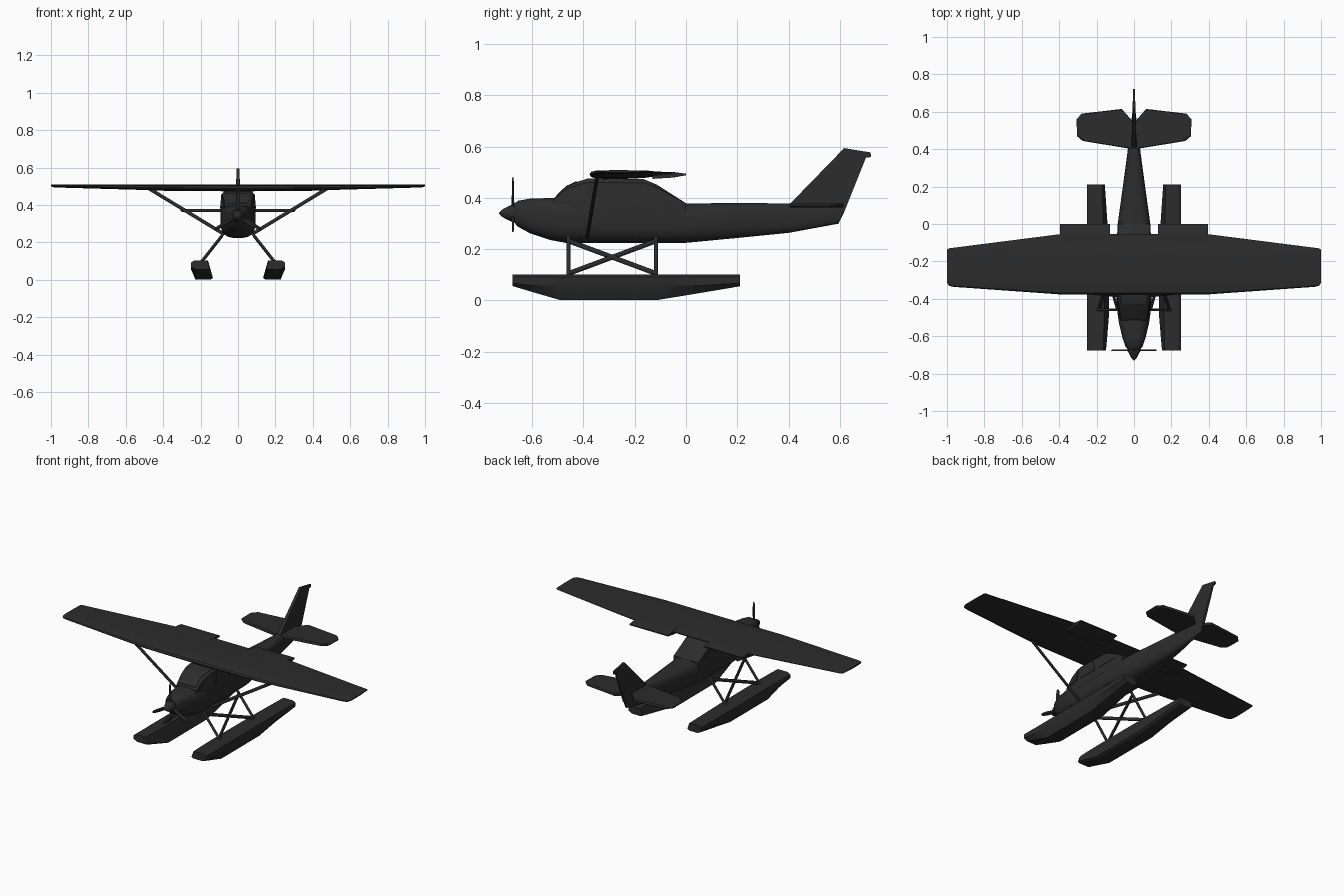
import bpy, bmesh, math
from mathutils import Vector

if "Cube" in bpy.data.objects:
    bpy.data.objects.remove(bpy.data.objects["Cube"])

paint = bpy.data.materials.new("charcoal_paint")
paint.diffuse_color = (0.025, 0.025, 0.025, 1)
paint.use_nodes = True
paint.node_tree.nodes["Principled BSDF"].inputs["Base Color"].default_value = paint.diffuse_color


def finish(name, bm, mirror=False, smooth=None):
    bmesh.ops.recalc_face_normals(bm, faces=bm.faces[:])
    me = bpy.data.meshes.new(name)
    bm.to_mesh(me)
    bm.free()
    ob = bpy.data.objects.new(name, me)
    bpy.context.collection.objects.link(ob)
    me.materials.append(paint)
    if mirror:
        ob.modifiers.new("Mirror", 'MIRROR').use_clip = False
    if smooth:
        bpy.ops.object.select_all(action='DESELECT')
        bpy.context.view_layer.objects.active = ob
        ob.select_set(True)
        bpy.ops.object.shade_smooth_by_angle(angle=math.radians(smooth))
    return ob


def loft(name, rings, mirror=False, smooth=None):
    """Skin a list of equal-length point rings and cap both ends."""
    bm = bmesh.new()
    vs = [[bm.verts.new(p) for p in r] for r in rings]
    n = len(rings[0])
    for a, b in zip(vs, vs[1:]):
        for i in range(n):
            j = (i + 1) % n
            bm.faces.new((a[i], a[j], b[j], b[i]))
    bm.faces.new(vs[0])
    bm.faces.new(vs[-1])
    return finish(name, bm, mirror, smooth)


def bar(name, p, q, rx, ry, mirror=True):
    """Eight-sided strut between two points."""
    p, q = Vector(p), Vector(q)
    rot = (q - p).to_track_quat('Z', 'Y')
    ring = [rot @ Vector((rx * math.cos(a), ry * math.sin(a), 0))
            for a in (math.tau * (i + 0.5) / 8 for i in range(8))]
    return loft(name, [[p + v for v in ring], [q + v for v in ring]], mirror, 50)


def hull_ring(y, w, z0, z1, n=20, e=0.62):
    """Rounded-box fuselage section, narrower toward the belly."""
    ring = []
    for i in range(n):
        a = math.tau * (i + 0.5) / n
        c, s = math.cos(a), math.sin(a)
        x = w * math.copysign(abs(c) ** e, c) * (1 - 0.12 * max(0, -s))
        ring.append((x, y, (z0 + z1) / 2 + (z1 - z0) / 2 * math.copysign(abs(s) ** e, s)))
    return ring


# Fuselage
loft("fuselage", [hull_ring(*s) for s in [
    (-0.67, 0.034, 0.303, 0.377), (-0.655, 0.046, 0.287, 0.389),
    (-0.61, 0.062, 0.262, 0.397), (-0.53, 0.081, 0.235, 0.400),
    (-0.47, 0.090, 0.224, 0.400), (-0.38, 0.094, 0.223, 0.398),
    (-0.12, 0.094, 0.223, 0.390), (0.0, 0.088, 0.224, 0.379),
    (0.2, 0.060, 0.243, 0.380), (0.4, 0.033, 0.263, 0.379),
    (0.595, 0.009, 0.299, 0.368), (0.617, 0.006, 0.345, 0.367)]], smooth=40)


# Cabin: side walls lean inward, nose and tail of the cabin narrow slightly
def side_x(y, z):
    x = 0.094 - 0.09 * max(0, z - 0.37)
    if y < -0.40:
        x -= 0.20 * (-0.40 - y)
    if y > -0.15:
        x -= 0.05 * (y + 0.15)
    return x


loft("cabin", [[(sx * side_x(y, z), y, z) for sx, z in
                ((1, 0.33), (1, 0.375), (1, t - (t - .375) * .15), (.85, t),
                 (-.85, t), (-1, t - (t - .375) * .15), (-1, 0.375), (-1, 0.33))]
               for y, t in [(-0.515, 0.398), (-0.465, 0.445), (-0.425, 0.462),
                            (-0.385, 0.475), (-0.165, 0.473), (-0.115, 0.452),
                            (-0.055, 0.414), (0.0, 0.379)]], smooth=25)

# Side windows
for name, pts in {
    "front_window": [(-.495, .386), (-.455, .432), (-.39, .456), (-.40, .386)],
    "door_window": [(-.36, .382), (-.335, .458), (-.262, .458), (-.235, .382)],
    "rear_window": [(-.21, .382), (-.243, .458), (-.17, .454), (-.125, .432), (-.06, .385)],
}.items():
    loft(name, [[(side_x(y, z) + d, y, z) for y, z in pts] for d in (-.01, .003)], True)

# Windscreen
loft("windscreen", [[(x, y, z + d) for x, y, z in
                     [(-.056, -.505, .407), (-.06, -.468, .443), (-.062, -.428, .462),
                      (.062, -.428, .462), (.06, -.468, .443), (.056, -.505, .407)]]
                    for d in (-.01, .003)])

# Wing
FOIL = [(0, .5), (.02, .8), (.08, .95), (.3, 1), (.65, .93), (1, .72),
        (1, .58), (.65, .15), (.3, 0), (.08, .1), (.02, .25)]
half = [(0.4, -.376, -.055, .031), (.965, -.336, -.127, .015),
        (.99, -.33, -.13, .013), (1, -.312, -.138, .009)]
stations = [(-x, a, b, t) for x, a, b, t in reversed(half)]
stations += [(0, -.376, -.053, .036)] + half
loft("wing", [[(x, le + c * (te - le), .508 - t + t * z) for c, z in FOIL]
              for x, le, te, t in stations], smooth=35)

# Flaps and their slim wedge section
loft("flap", [[(x, y, z) for y, z in
               ((-.13, .502), (-.05, .501), (0, .494), (0, .488), (-.05, .479), (-.13, .474))]
              for x in (.127, .395)], True)

# Vertical tail: thick at the front root, thin at the tip
fin = [(.405, .376), (.617, .594), (.72, .577), (.722, .559), (.702, .557), (.617, .345), (.42, .35)]
bm_half = [.012, .008, .004, .004, .005, .008, .014]
loft("fin", [[(s * w, y, z) for (y, z), w in zip(fin, bm_half)] for s in (-1, 1)])

# Tailplane
plan = [(0, .403), (.03, .404), (.275, .444), (.305, .47), (.307, .56),
        (.28, .59), (.065, .615), (.03, .575), (0, .54)]
loft("tailplane", [[(x * k, .51 + (y - .51) * k, .37 + h) for x, y in plan]
                   for k, h in ((.97, -.008), (1, -.003), (1, .003), (.97, .008))], True)

# Spinner
loft("spinner", [[(r * math.cos(math.tau * i / 16), y, .34 + r * math.sin(math.tau * i / 16) - d)
                  for i in range(16)]
                 for y, r, d in [(-.66, .034, 0), (-.685, .031, 0), (-.705, .021, 0),
                                 (-.72, .012, 0), (-.729, .003, 0)]], smooth=50)

# Three propeller blades
for k in range(3):
    a = math.pi / 2 + k * math.tau / 3
    c, s = math.cos(a), math.sin(a)
    rings = []
    for r, w, t in [(.02, .007, .006), (.05, .011, .005), (.1, .011, .004), (.132, .008, .003), (.142, .003, .002)]:
        rings.append([(c * r - s * u * w, -.675 + v * t + u * w * .35, .34 + s * r + c * u * w)
                      for u, v in ((-1, 0), (0, -1), (1, 0), (0, 1))])
    loft(f"propeller_blade_{k + 1}", rings)

# Floats: straight outer wall, flared inner wall, upswept bow and stern
def float_ring(y, keel, top_in, low_in):
    return [(.235, y, .102), (top_in, y, .102), (low_in, y, keel + .008), (low_in + .012, y, keel),
            (.228, y, keel), (.252, y, max(.058, keel + .012)), (.252, y, .092)]


loft("float", [float_ring(*s) for s in [
    (-.677, .056, .165, .150), (-.60, .033, .162, .143), (-.49, .001, .160, .134),
    (-.115, .001, .162, .134), (.05, .028, .166, .145), (.21, .055, .170, .156)]], True, 25)

# Wing struts
bar("wing_strut", (.085, -.385, .25), (.485, -.345, .493), .007, .010)

# Float legs and crossed braces
TOP, LOW = (.075, .25), (.197, .095)
for name, y in (("front", -.458), ("rear", -.117)):
    bar(name + "_float_leg", (TOP[0], y, TOP[1]), (LOW[0], y, LOW[1]), .008, .008)
for name, a, b in (("brace_down", -.458, -.117), ("brace_up", -.117, -.458)):
    bar(name, (.088, a, .232), (.188, b, .105), .008, .010)
